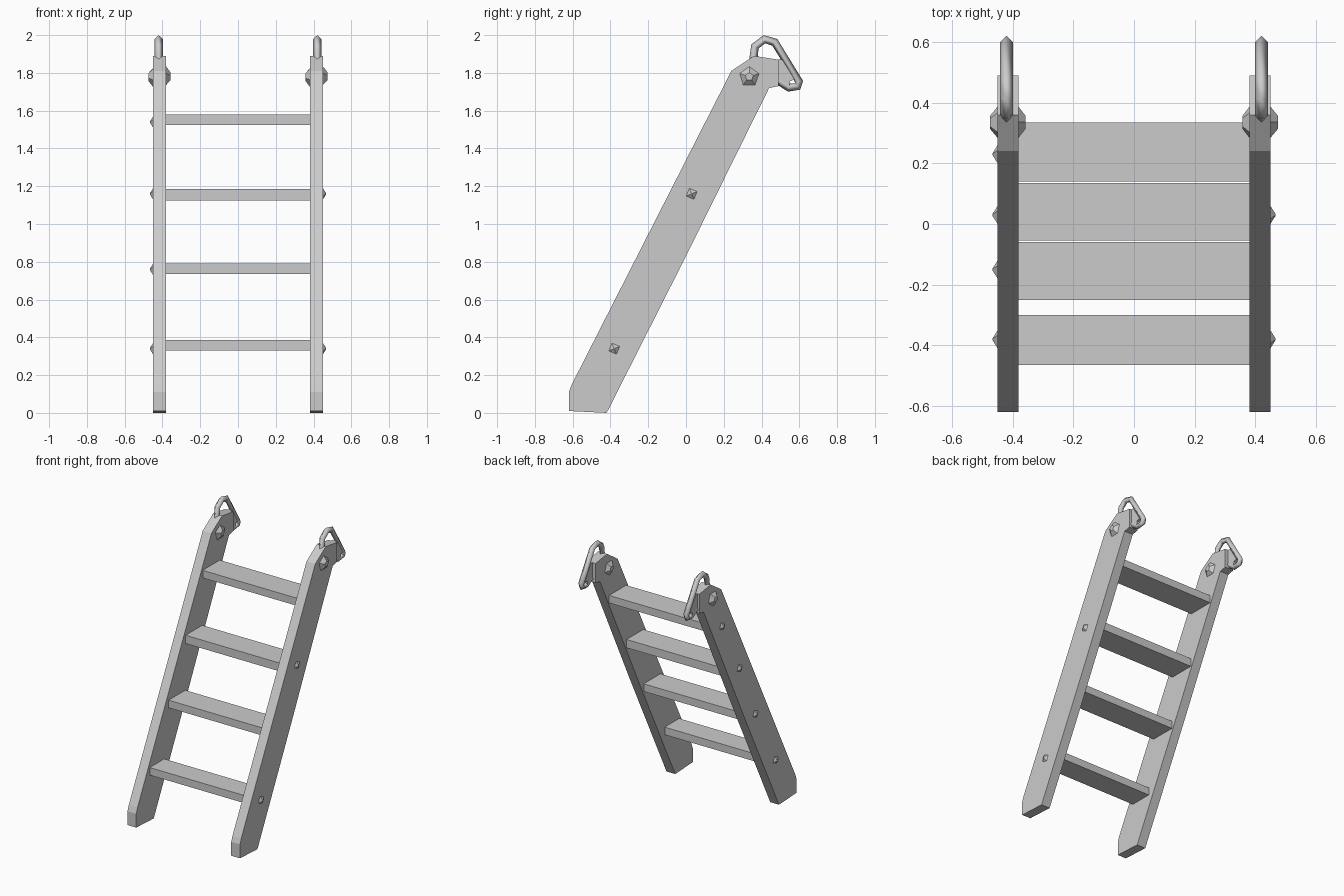
import bpy, bmesh, math
from mathutils import Matrix, Vector

if "Cube" in bpy.data.objects:
    bpy.data.objects.remove(bpy.data.objects["Cube"])


def link_mesh(name, bm):
    bmesh.ops.recalc_face_normals(bm, faces=bm.faces)
    me = bpy.data.meshes.new(name)
    bm.to_mesh(me)
    bm.free()
    ob = bpy.data.objects.new(name, me)
    bpy.context.collection.objects.link(ob)
    return ob


def extrude_profile(name, pts, x0, x1):
    """Extrude a (y, z) outline along x."""
    bm = bmesh.new()
    face = bm.faces.new([bm.verts.new((x0, y, z)) for y, z in pts])
    res = bmesh.ops.extrude_face_region(bm, geom=[face])
    moved = [v for v in res["geom"] if isinstance(v, bmesh.types.BMVert)]
    bmesh.ops.translate(bm, verts=moved, vec=(x1 - x0, 0, 0))
    return link_mesh(name, bm)


def stud(name, x, y, z, sides, r_base, r_tip, height, direction, turn=0.0):
    """Faceted peg head pointing along +x or -x from a rail face."""
    bm = bmesh.new()
    rot = Matrix.Rotation(direction * math.pi / 2, 4, 'Y') @ Matrix.Rotation(turn, 4, 'Z')
    place = Matrix.Translation((x + direction * height / 2, y, z)) @ rot
    bmesh.ops.create_cone(bm, cap_ends=True, segments=sides, radius1=r_base,
                          radius2=r_tip, depth=height, matrix=place)
    return link_mesh(name, bm)


def bent_bar(name, x, path, radius):
    """Four-sided metal bar following a (y, z) path."""
    cu = bpy.data.curves.new(name, 'CURVE')
    cu.dimensions = '3D'
    cu.bevel_depth = radius
    cu.bevel_resolution = 0
    cu.use_fill_caps = True
    sp = cu.splines.new('POLY')
    sp.points.add(len(path) - 1)
    for p, (y, z) in zip(sp.points, path):
        p.co = (x, y, z, 1)
    ob = bpy.data.objects.new(name, cu)
    bpy.context.collection.objects.link(ob)
    return ob


RAIL = [(-0.62, 0.01), (-0.42, 0.0), (0.0, 0.83), (0.44, 1.72), (0.49, 1.73),
        (0.49, 1.87), (0.36, 1.89), (0.24, 1.81), (-0.605, 0.15), (-0.62, 0.11)]
HOOK = [(0.355, 1.86), (0.365, 1.94), (0.415, 1.978), (0.47, 1.962),
        (0.598, 1.755), (0.59, 1.728), (0.545, 1.722), (0.48, 1.765)]
PLATE = [(0.485, 1.75), (0.48, 1.87), (0.51, 1.87), (0.575, 1.765), (0.55, 1.755), (0.545, 1.72)]

# steps: front edge y, back edge y, bottom z, top z
STEPS = [(-0.465, -0.30, 0.33, 0.385), (-0.25, -0.06, 0.735, 0.79),
         (-0.055, 0.135, 1.125, 1.185), (0.14, 0.335, 1.525, 1.58)]
for i, (y0, y1, z0, z1) in enumerate(STEPS):
    extrude_profile(f"step_{i + 1}", [(y0, z0), (y1, z0), (y1, z1), (y0, z1)], -0.385, 0.385)

for s, side in ((-1, "left"), (1, "right")):
    # side rail
    extrude_profile(f"{side}_rail", RAIL, s * 0.38, s * 0.45)
    # hook loop with its web plate
    bent_bar(f"{side}_hook", s * 0.42, HOOK, 0.022)
    extrude_profile(f"{side}_hook_plate", PLATE, s * 0.405, s * 0.435)
    # large bolt, both faces of the rail
    stud(f"{side}_bolt_outer", s * 0.445, 0.335, 1.78, 5, 0.06, 0.022, 0.03, s, 0.3)
    stud(f"{side}_bolt_inner", s * 0.385, 0.335, 1.78, 5, 0.06, 0.022, 0.028, -s, 0.3)
    # small pegs at the step ends
    pegs = [(-0.38, 0.34), (-0.15, 0.76), (0.03, 1.16), (0.23, 1.54)]
    if s > 0:
        pegs = pegs[::2]
    for i, (y, z) in enumerate(pegs):
        stud(f"{side}_peg_{i + 1}", s * 0.448, y, z, 4, 0.035, 0.004, 0.018, s, 0.4)
